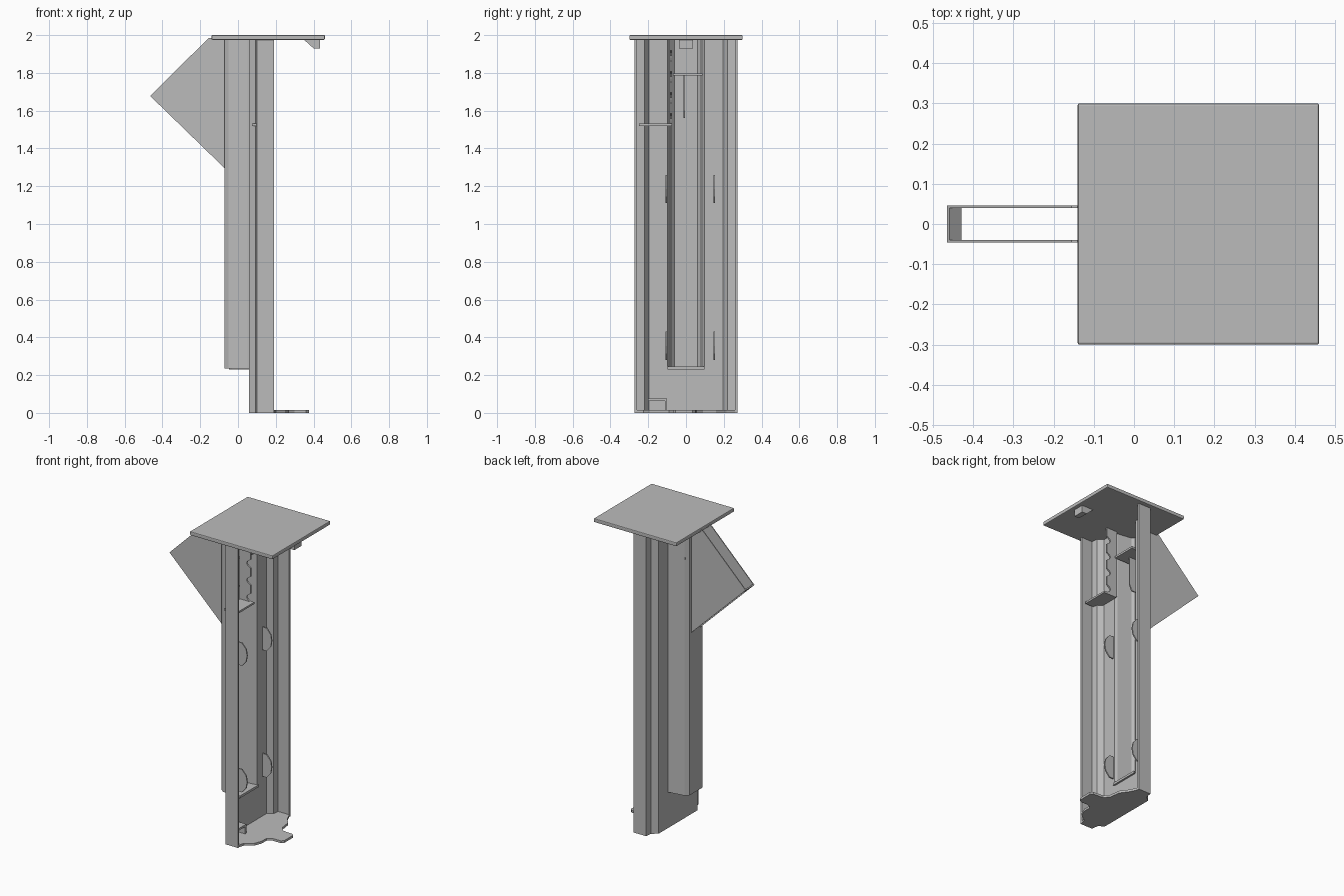
import bpy, bmesh, math
from mathutils import Vector

cube = bpy.data.objects.get("Cube")
if cube:
    bpy.data.objects.remove(cube)

steel = bpy.data.materials.new("grey_steel")
steel.use_nodes = True
GREY = (0.5, 0.5, 0.5, 1)
steel.diffuse_color = GREY
steel.node_tree.nodes["Principled BSDF"].inputs["Base Color"].default_value = GREY

T = 0.012  # sheet thickness


def finish(name, bm, bevel=0):
    bmesh.ops.recalc_face_normals(bm, faces=bm.faces)
    mesh = bpy.data.meshes.new(name)
    bm.to_mesh(mesh)
    bm.free()
    mesh.materials.append(steel)
    ob = bpy.data.objects.new(name, mesh)
    bpy.context.collection.objects.link(ob)
    if bevel:
        mod = ob.modifiers.new("bevel", "BEVEL")
        mod.width = bevel
        mod.segments = 2
    return ob


def prism(name, outline, axis, start, depth, bevel=0):
    """Extrude an outline: axis z takes (x, y), axis y takes (x, z)."""
    bm = bmesh.new()
    if axis == "z":
        verts = [bm.verts.new((a, b, start)) for a, b in outline]
        move = Vector((0, 0, depth))
    else:
        verts = [bm.verts.new((a, start, b)) for a, b in outline]
        move = Vector((0, depth, 0))
    face = bm.faces.new(verts)
    out = bmesh.ops.extrude_face_region(bm, geom=[face])
    bmesh.ops.translate(bm, vec=move, verts=[v for v in out["geom"] if isinstance(v, bmesh.types.BMVert)])
    return finish(name, bm, bevel)


def box(name, x0, x1, y0, y1, z0, z1, bevel=0):
    return prism(name, [(x0, y0), (x1, y0), (x1, y1), (x0, y1)], "z", z0, z1 - z0, bevel)


def offset(path, dist):
    """Parallel copy of an open path, on its left side."""
    pts = [Vector(p) for p in path]
    dirs = [(b - a).normalized() for a, b in zip(pts, pts[1:])]
    result = []
    for i, p in enumerate(pts):
        d0, d1 = dirs[max(i - 1, 0)], dirs[min(i, len(dirs) - 1)]
        n0, n1 = Vector((-d0.y, d0.x)), Vector((-d1.y, d1.x))
        m = (n0 + n1).normalized()
        result.append(tuple(p + m * dist / m.dot(n0)))
    return result


def folded_sheet(name, half, z0, z1):
    """Mirror half a section across y = 0 and extrude it with sheet thickness."""
    path = half + [(x, -y) for x, y in reversed(half)]
    prism(name, path + offset(path, T)[::-1], "z", z0, z1 - z0)


# Folded channel: plain at the foot, with a deep rib above
side = [(0.19, -0.26), (0.11, -0.26), (0.105, -0.22), (0.07, -0.195), (0.07, -0.098)]
rib = [(0.055, -0.09), (-0.045, -0.075), (-0.06, -0.062)]
folded_sheet("channel_foot", side, 0, 0.235)
folded_sheet("channel_body", side + rib, 0.235, 1.975)
rib_outline = [side[-1]] + rib
rib_outline += [(x, -y) for x, y in reversed(rib_outline)]
prism("rib_floor", [(x + T, y) for x, y in rib_outline], "z", 0.23, 0.015)

# Top plate with a small stop under its free edge
box("top_plate", -0.14, 0.46, -0.3, 0.3, 1.975, 2.0, 0.005)
prism("plate_stop", [(0.35, 1.975), (0.40, 1.93), (0.435, 1.93), (0.435, 1.975)], "y", -0.036, 0.072)

# Foot plate with a tongue
foot = [(0.07, -0.195), (0.105, -0.22), (0.11, -0.26), (0.19, -0.26), (0.2, -0.225),
        (0.25, -0.19), (0.27, -0.14), (0.27, -0.09), (0.30, -0.07), (0.36, -0.07),
        (0.375, -0.055), (0.375, 0.035), (0.36, 0.05), (0.29, 0.055), (0.26, 0.09),
        (0.25, 0.16), (0.21, 0.215), (0.19, 0.26), (0.11, 0.26), (0.105, 0.22), (0.07, 0.195)]
prism("foot_plate", foot, "z", 0, 0.015)

# Corner catch above the foot plate
box("catch_shelf", 0.07, 0.13, -0.2, -0.1, 0.062, 0.075)
box("catch_wall", 0.07, 0.13, -0.112, -0.1, 0.015, 0.062)

# Rear triangular bracket: two cheeks joined by a short lip
cheek = [(-0.055, 1.28), (-0.465, 1.678), (-0.155, 1.985), (-0.055, 1.985)]
for label, y in (("right", -0.046), ("left", 0.040)):
    prism("bracket_cheek_" + label, cheek, "y", y, 0.006)
prism("bracket_lip", [(-0.465, 1.678), (-0.459, 1.684), (-0.429, 1.655), (-0.435, 1.649)], "y", -0.04, 0.08)

# Half-round tabs on the channel back
for row, z in (("lower", 0.355), ("upper", 1.185)):
    for label, y in (("right", -0.105), ("left", 0.15)):
        tab = [(0.075, z - 0.075), (0.105, z - 0.075), (0.135, z - 0.04), (0.142, z),
               (0.135, z + 0.04), (0.105, z + 0.075), (0.075, z + 0.075)]
        prism(f"{row}_tab_{label}", tab, "y", y - 0.004, 0.008)

# Notched rack and its shelf
bottom, top, notches = 1.53, 1.975, 4
pitch = (top - bottom) / notches
edge = []
for i in range(notches):
    for t in range(8):
        wave = max(0, math.sin(math.tau * t / 8))
        edge.append((0.15 - 0.03 * wave, bottom + pitch * (i + t / 8)))
rack = [(0.07, top), (0.07, bottom)] + edge + [(0.15, top)]
prism("notched_rack", rack, "y", -0.084, 0.01)
box("rack_shelf", 0.075, 0.17, -0.25, -0.074, 1.52, 1.532)

# Shelf inside the rib with a web below it
box("rib_shelf", -0.055, 0.09, -0.07, 0.088, 1.785, 1.798)
prism("rib_web", [(-0.055, 1.56), (0.01, 1.56), (0.03, 1.6), (0.03, 1.785), (-0.055, 1.785)], "y", -0.013, 0.008)
